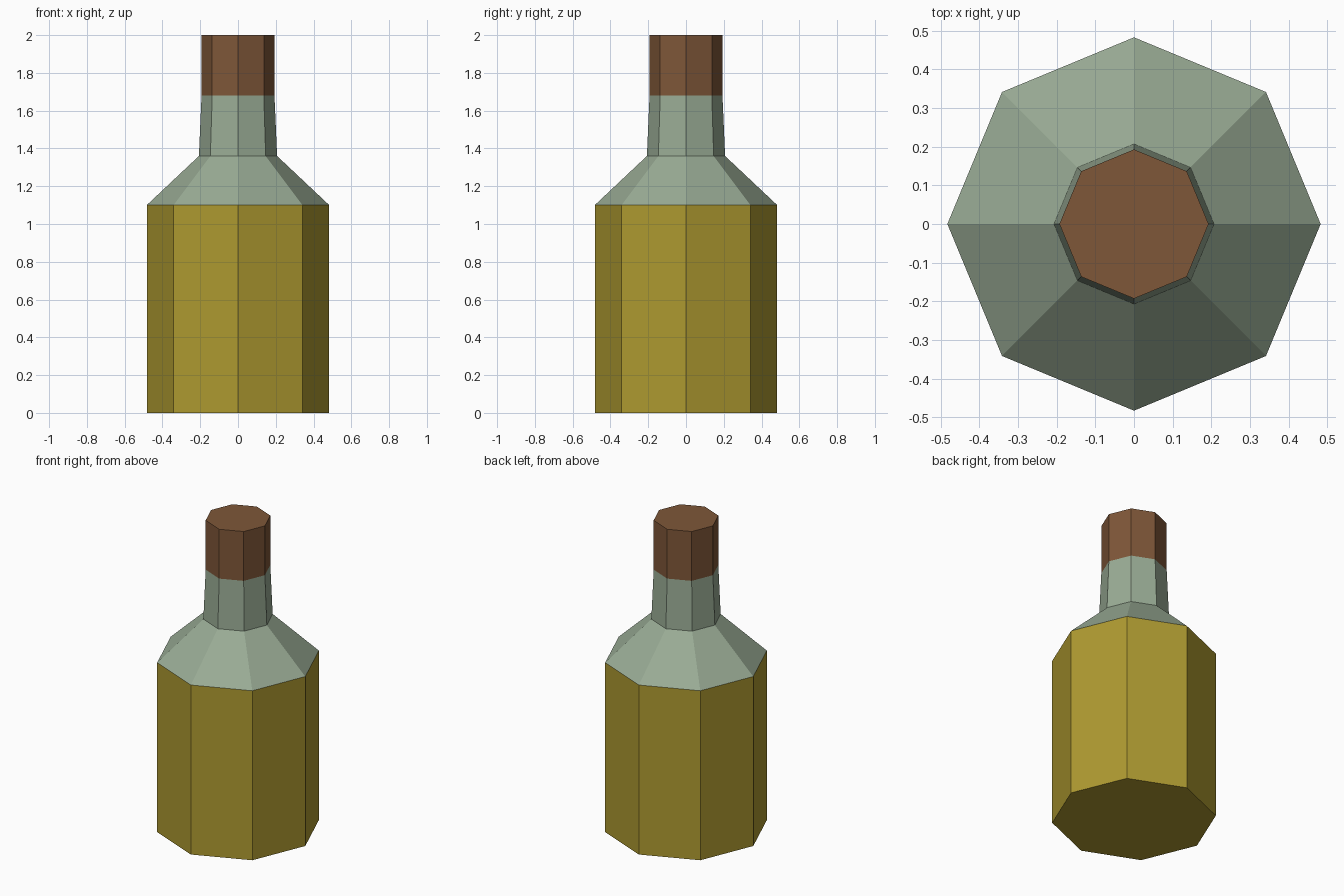
import bpy, bmesh, math

if "Cube" in bpy.data.objects:
    bpy.data.objects.remove(bpy.data.objects["Cube"])

SIDES = 8


def material(name, rgb):
    mat = bpy.data.materials.new(name)
    mat.diffuse_color = (*rgb, 1)
    mat.use_nodes = True
    mat.node_tree.nodes["Principled BSDF"].inputs["Base Color"].default_value = mat.diffuse_color
    return mat


def lathe(name, profile, mat, cap_bottom=False, cap_top=False):
    """Flat-faced octagonal shell through (radius, height) rings, corners on the axes."""
    bm = bmesh.new()
    rings = []
    for r, z in profile:
        angles = [2 * math.pi * i / SIDES for i in range(SIDES)]
        rings.append([bm.verts.new((r * math.cos(a), r * math.sin(a), z)) for a in angles])
    for low, high in zip(rings, rings[1:]):
        for i in range(SIDES):
            j = (i + 1) % SIDES
            bm.faces.new((low[i], low[j], high[j], high[i]))
    if cap_bottom:
        bm.faces.new(rings[0][::-1])
    if cap_top:
        bm.faces.new(rings[-1])
    mesh = bpy.data.meshes.new(name)
    bm.to_mesh(mesh)
    bm.free()
    mesh.materials.append(mat)
    obj = bpy.data.objects.new(name, mesh)
    bpy.context.collection.objects.link(obj)
    return obj


olive = material("olive", (0.42, 0.32, 0.03))
glass = material("grey_green_glass", (0.32, 0.41, 0.30))
cork = material("cork_brown", (0.21, 0.095, 0.04))

# Straight lower body, closed underneath
lathe("bottle_body", [(0.483, 0), (0.483, 1.10)], olive, cap_bottom=True)

# Sloped shoulder and slightly tapering neck
lathe("shoulder_and_neck", [(0.483, 1.10), (0.207, 1.36), (0.193, 1.68)], glass)

# Straight stopper, closed on top
lathe("stopper", [(0.193, 1.68), (0.193, 2.0)], cork, cap_top=True)
